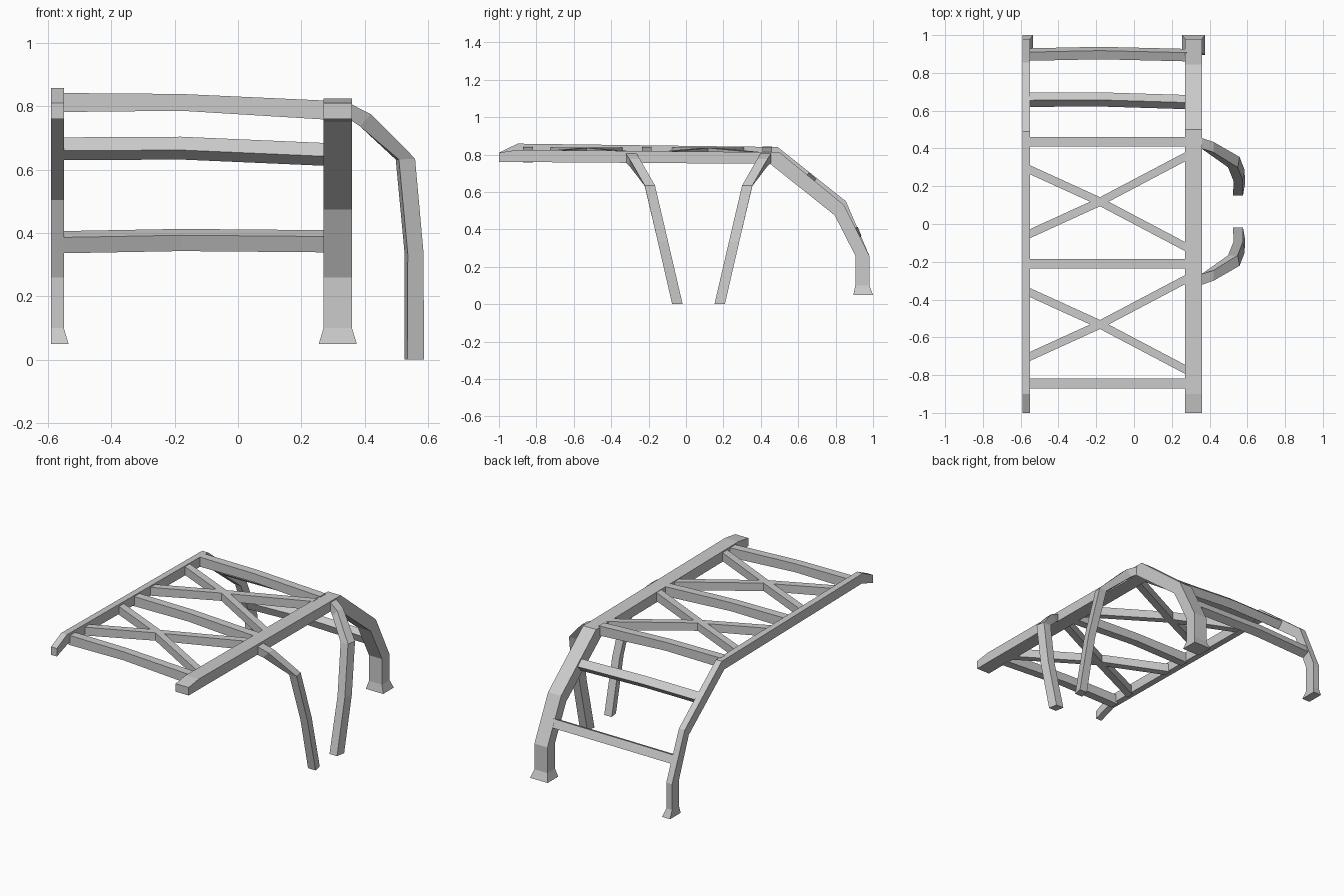
import bpy
from mathutils import Vector

if "Cube" in bpy.data.objects:
    bpy.data.objects.remove(bpy.data.objects["Cube"])


def loft(name, rings):
    """Closed tube of flat faces through rings of four corners."""
    verts = [v for r in rings for v in r]
    n = len(rings)
    faces = [(3, 2, 1, 0), tuple(4 * (n - 1) + k for k in range(4))]
    for i in range(n - 1):
        for k in range(4):
            a, b = 4 * i + k, 4 * i + (k + 1) % 4
            faces.append((a, b, b + 4, a + 4))
    me = bpy.data.meshes.new(name)
    me.from_pydata(verts, [], faces)
    ob = bpy.data.objects.new(name, me)
    bpy.context.collection.objects.link(ob)
    bpy.context.view_layer.objects.active = ob
    ob.select_set(True)
    bpy.ops.object.mode_set(mode='EDIT')
    bpy.ops.mesh.select_all(action='SELECT')
    bpy.ops.mesh.normals_make_consistent(inside=False)
    bpy.ops.object.mode_set(mode='OBJECT')
    ob.select_set(False)
    return ob


def rail(name, x0, x1, outer, inner, foot_x):
    """Side rail: outer and inner (y, z) paths, ending in a flared foot."""
    rings = [[(x0, *o), (x1, *o), (x1, *i), (x0, *i)] for o, i in zip(outer, inner)]
    f0, f1 = foot_x
    rings.append([(f0, 1.0, 0.05), (f1, 1.0, 0.05), (f1, 0.895, 0.05), (f0, 0.895, 0.05)])
    return loft(name, rings)


# side rails running back over the roof and down the rear
rail("left_rail", -0.59, -0.55,
     [(-1, 0.81), (-0.9, 0.858), (0.49, 0.84), (0.855, 0.55), (0.98, 0.26), (0.98, 0.10)],
     [(-1, 0.76), (-0.89, 0.798), (0.465, 0.78), (0.815, 0.505), (0.912, 0.26), (0.912, 0.10)],
     (-0.59, -0.535))
rail("right_rail", 0.27, 0.36,
     [(-1, 0.81), (-0.9, 0.825), (0.5, 0.812), (0.845, 0.53), (0.98, 0.26), (0.98, 0.10)],
     [(-1, 0.76), (-0.9, 0.76), (0.45, 0.75), (0.795, 0.475), (0.905, 0.26), (0.905, 0.10)],
     (0.255, 0.375))

XS = (-0.56, -0.18, 0.28)   # left end, crown, right end

# straight roof cross bars, slightly arched
for n, y in enumerate((-0.845, -0.21, 0.435)):
    rings = []
    for x, top, bot in zip(XS, (0.842, 0.839, 0.818), (0.782, 0.786, 0.758)):
        rings.append([(x, y - 0.026, top), (x, y + 0.026, top),
                      (x, y + 0.026, bot), (x, y - 0.026, bot)])
    loft(f"roof_bar_{n + 1}", rings)

# crossed diagonal braces
for n, yc in enumerate((0.118, -0.532)):
    for s in (-1, 1):
        rings = []
        for x, top, bot in zip(XS, (0.838, 0.837, 0.815), (0.786, 0.788, 0.762)):
            y = yc + s * 0.495 * (x + 0.18 + 0.03)
            if x == XS[1]:
                y = yc
            rings.append([(x, y - 0.024, top), (x, y + 0.024, top),
                          (x, y + 0.024, bot), (x, y - 0.024, bot)])
        loft(f"diagonal_brace_{n + 1}_{'a' if s < 0 else 'b'}", rings)

# rear cross bars tilted with the slope: (y, z) section plus offsets along x
REAR = (
    ([(0.655, 0.702), (0.62, 0.66), (0.66, 0.63), (0.695, 0.668)],
     ((0, 0), (0.002, 0.002), (-0.012, -0.018))),
    ([(0.91, 0.406), (0.864, 0.386), (0.884, 0.336), (0.93, 0.358)],
     ((0, 0), (0.008, 0.007), (-0.003, 0.003))),
)
for n, (sec, offs) in enumerate(REAR):
    loft(f"rear_bar_{n + 1}",
         [[(x, y + dy, z + dz) for y, z in sec] for x, (dy, dz) in zip(XS, offs)])

# two bent side legs, mirrored about y = 0.067: outer (x, z), inner (x, z), y range
LEG = (
    ((0.355, 0.808), (0.355, 0.757), (0.40, 0.457)),
    ((0.42, 0.775), (0.385, 0.737), (0.38, 0.435)),
    ((0.554, 0.635), (0.503, 0.632), (0.30, 0.355)),
    ((0.581, 0.335), (0.531, 0.335), (0.23, 0.285)),
    ((0.582, 0.0), (0.53, 0.0), (0.152, 0.208)),
)
for name, s in (("rear_leg", 1), ("front_leg", -1)):
    rings = []
    for k, (o, i, (ya, yb)) in enumerate(LEG):
        t = 0.005 if k > 1 else 0     # slight twist of the lower leg
        if s < 0:
            ya, yb = 0.134 - ya, 0.134 - yb
        rings.append([(o[0] - t, ya, o[1]), (o[0] + t, yb, o[1]),
                      (i[0] + t, yb, i[1]), (i[0] - t, ya, i[1])])
    loft(name, rings)
